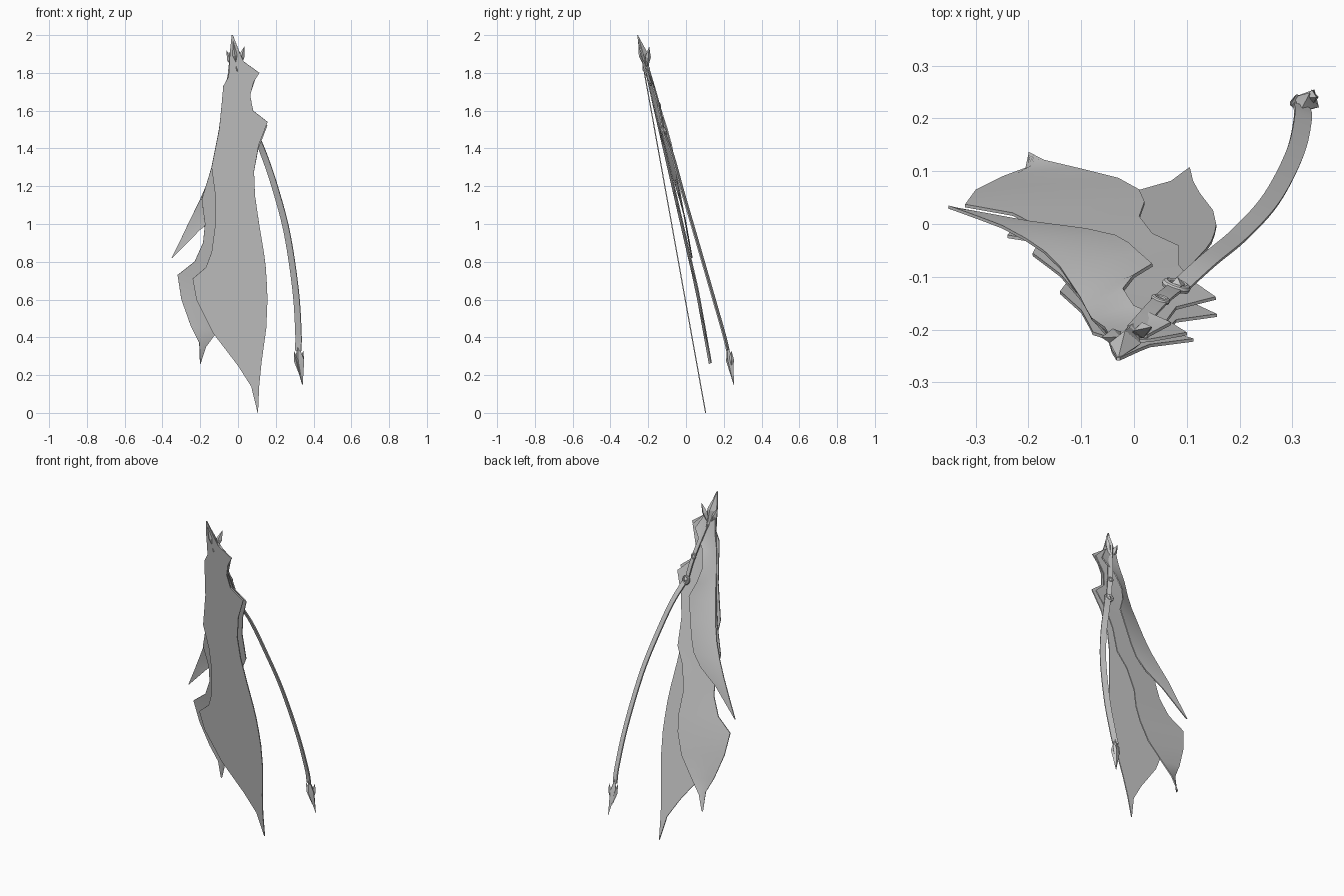
import bpy
from mathutils import Vector

if "Cube" in bpy.data.objects:
    bpy.data.objects.remove(bpy.data.objects["Cube"])

cloth = bpy.data.materials.new("plain_grey")
cloth.diffuse_color = (0.6, 0.6, 0.6, 1)
cloth.use_nodes = True
cloth.node_tree.nodes["Principled BSDF"].inputs["Base Color"].default_value = cloth.diffuse_color


def clamp(v):
    return max(0.0, min(1.0, v))


def finish(ob, angle=0.6):
    bpy.ops.object.select_all(action='DESELECT')
    ob.select_set(True)
    bpy.context.view_layer.objects.active = ob
    for m in list(ob.modifiers):
        bpy.ops.object.modifier_apply(modifier=m.name)
    bpy.ops.object.shade_smooth_by_angle(angle=angle)


def make(name, verts, faces, thick=0.0, angle=0.6):
    me = bpy.data.meshes.new(name)
    me.from_pydata(verts, [], faces)
    me.materials.append(cloth)
    ob = bpy.data.objects.new(name, me)
    bpy.context.collection.objects.link(ob)
    if thick:
        s = ob.modifiers.new("thickness", 'SOLIDIFY')
        s.thickness = thick
        s.offset = 0
    finish(ob, angle)
    return ob


def grid_faces(rows, n):
    return [(r*n+c, r*n+c+1, r*n+n+c+1, r*n+n+c)
            for r in range(rows-1) for c in range(n-1)]


def panel(name, rows, offset, n=7):
    """Cloth sheet lofted between left and right edge points (x, z, x, z)."""
    verts = []
    for xl, zl, xr, zr in rows:
        for i in range(n):
            t = i / (n - 1)
            x, z = xl + (xr-xl)*t, zl + (zr-zl)*t
            verts.append((x, -0.256 + 0.18*(2-z) + offset(z, t), z))
    make(name, verts, grid_faces(len(rows), n), 0.006)


def spline(pts, steps=6):
    """Catmull-Rom path through the points."""
    p = [Vector(q) for q in pts]
    p = [2*p[0]-p[1]] + p + [2*p[-1]-p[-2]]
    out = []
    for i in range(1, len(p)-2):
        a, b, c, d = p[i-1:i+3]
        for k in range(steps):
            t = k/steps
            out.append(0.5*(2*b + (c-a)*t + (2*a-5*b+4*c-d)*t*t + (3*b-a-3*c+d)*t**3))
    return out + [p[-2]]


def ribbon(name, pts, width, normal):
    path = spline(pts)
    verts = []
    for i, p in enumerate(path):
        tan = path[min(i+1, len(path)-1)] - path[max(i-1, 0)]
        side = tan.cross(Vector(normal)).normalized() * width/2
        verts += [p-side, p+side]
    make(name, verts, grid_faces(len(path), 2), 0.007)


def leaf(name, base, tip, width, thick, normal=(0, 1, 0.2), mid=0.4):
    """Faceted pointed blade."""
    a, b = Vector(base), Vector(tip)
    side = (b-a).cross(Vector(normal)).normalized()
    nrm = side.cross(b-a).normalized()
    m = a.lerp(b, mid)
    verts = [a, m+side*width/2, m+nrm*thick/2, m-side*width/2, m-nrm*thick/2, b]
    faces = []
    for i in range(4):
        j, k = 1+i, 1+(i+1) % 4
        faces += [(0, k, j), (5, j, k)]
    make(name, verts, faces, angle=0.3)


def ring(name, loc, major, minor):
    bpy.ops.mesh.primitive_torus_add(location=loc, rotation=(-1.3, 0, -0.3),
                                     major_radius=major, minor_radius=minor,
                                     major_segments=20, minor_segments=8)
    ob = bpy.context.object
    ob.name = name
    ob.data.materials.append(cloth)
    finish(ob)


# Front cloth panel
panel("front_panel", [
    (-.033, 2.0, -.027, 2.0), (-.042, 1.92, .012, 1.9), (-.045, 1.86, .03, 1.86),
    (-.05, 1.78, .113, 1.8), (-.078, 1.73, .082, 1.75), (-.085, 1.65, .065, 1.68),
    (-.095, 1.55, .08, 1.6), (-.1, 1.5, .157, 1.54), (-.12, 1.4, .11, 1.42),
    (-.14, 1.3, .085, 1.28), (-.12, 1.15, .09, 1.15), (-.12, 1.0, .112, 1.0),
    (-.14, .85, .137, .85), (-.17, .77, .147, .77), (-.24, .71, .153, .68),
    (-.22, .6, .156, .6), (-.13, .42, .15, .45), (0, .25, .125, .27),
    (.07, .14, .112, .14), (.104, 0, .106, 0)], lambda z, t: 0)

# Middle cloth panel
panel("middle_panel", [
    (-.045, 1.88, .03, 1.86), (-.055, 1.78, .1, 1.79), (-.08, 1.65, .062, 1.68),
    (-.09, 1.57, .08, 1.59), (-.1, 1.5, .155, 1.52), (-.12, 1.4, .108, 1.4),
    (-.14, 1.3, .085, 1.28), (-.192, 1.13, .085, 1.12), (-.175, 1.0, .035, 1.02),
    (-.185, .9, .01, .88), (-.23, .8, .02, .76), (-.32, .73, .01, .66),
    (-.3, .6, -.03, .54), (-.25, .46, -.11, .43), (-.205, .37, -.17, .35),
    (-.2, .26, -.198, .265)],
    lambda z, t: .01 + .056*clamp((1.75-z)/1.1) + .012*t*clamp((1.7-z)/.3))

# Rear cloth panel
panel("rear_panel", [
    (-.045, 1.88, .025, 1.86), (-.055, 1.78, .07, 1.78), (-.08, 1.68, 0, 1.68),
    (-.09, 1.58, -.02, 1.58), (-.1, 1.5, 0, 1.5), (-.12, 1.4, .035, 1.42),
    (-.14, 1.3, .01, 1.3), (-.17, 1.2, -.01, 1.2), (-.205, 1.12, -.035, 1.12),
    (-.25, 1.03, -.09, 1.05), (-.3, .925, -.2, .97), (-.352, .82, -.346, .822)],
    lambda z, t: .018 + (1-t)*.058*clamp((1.55-z)/.5) + t*.056*clamp((1.85-z)/.4))

# Hanging strap and its upper link
ribbon("long_strap", [(.085, -.12, 1.49), (.14, -.07, 1.36), (.2, -.02, 1.18),
                      (.26, .047, .95), (.305, .134, .65), (.32, .2, .42),
                      (.318, .222, .33)], .034, (.35, .9, .27))
ribbon("short_strap", [(.08, -.12, 1.49), (.05, -.145, 1.63), (0, -.2, 1.82)],
       .028, (.3, .9, .25))

# Strap fittings
ring("strap_ring", (.08, -.117, 1.49), .02, .008)
ring("strap_buckle", (.05, -.143, 1.63), .013, .006)
leaf("ring_stud", (.075, -.112, 1.465), (.09, -.118, 1.515), .03, .03, mid=.5)
leaf("strap_tip", (.316, .215, .37), (.342, .255, .14), .052, .04, (.35, .9, .27))
for i, (x, y) in enumerate([(.296, .225), (.346, .24)]):
    leaf(f"strap_tip_barb_{i}", (.325, .24, .2), (x, y, .33), .025, .03, mid=.6)

# Pointed ornament at the top
leaf("ornament_centre", (0, -.19, 1.77), (-.03, -.255, 2.0), .06, .05, mid=.55)
leaf("ornament_left", (-.01, -.21, 1.8), (-.062, -.215, 1.92), .035, .03, mid=.6)
leaf("ornament_right", (-.01, -.21, 1.8), (.034, -.195, 1.94), .035, .03, mid=.6)
leaf("ornament_base", (-.02, -.23, 1.88), (.015, -.18, 1.73), .04, .04)
